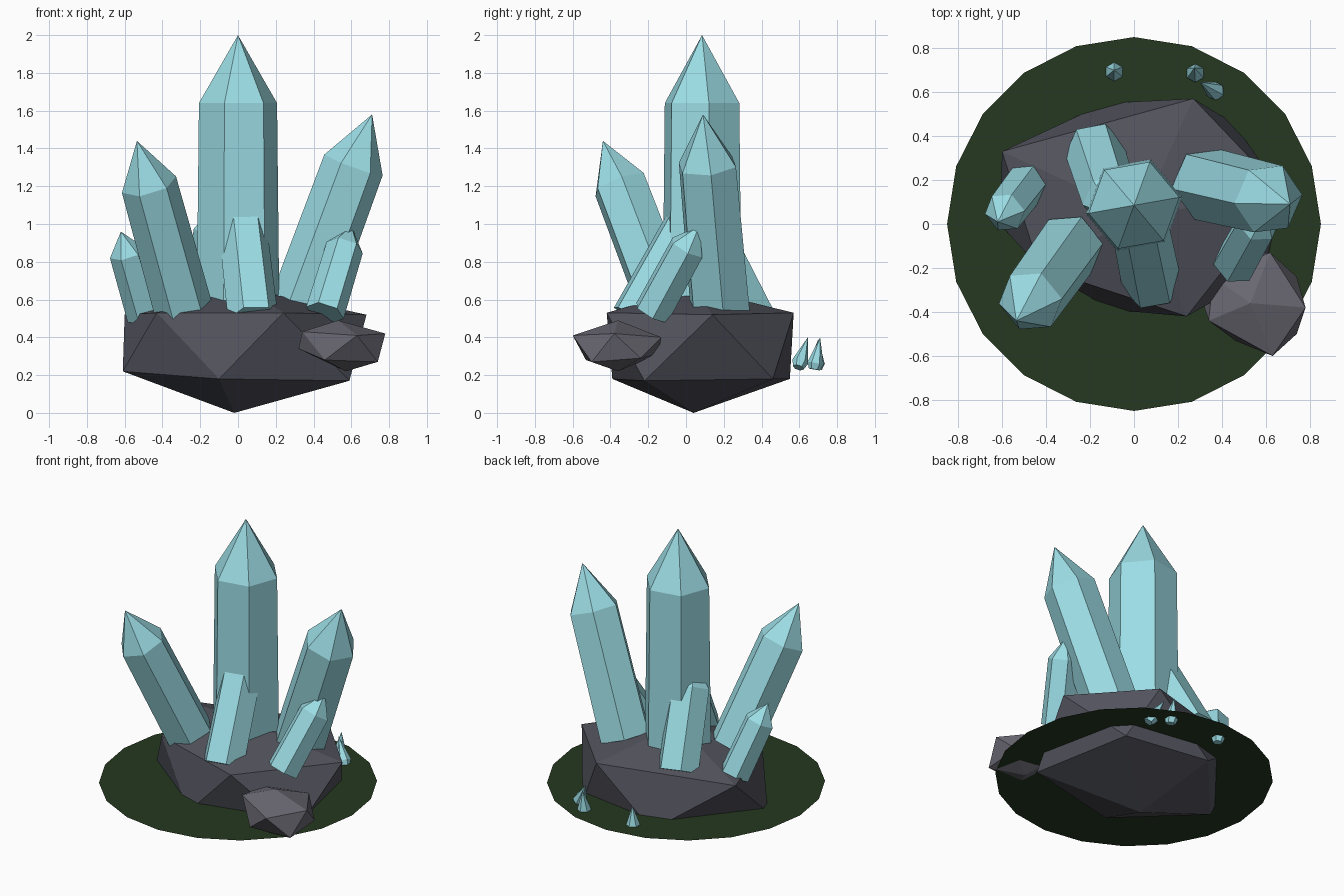
import bpy, bmesh, math
from mathutils import Vector

if "Cube" in bpy.data.objects:
    bpy.data.objects.remove(bpy.data.objects["Cube"])


def material(name, rgb):
    m = bpy.data.materials.new(name)
    m.diffuse_color = (*rgb, 1)
    m.use_nodes = True
    m.node_tree.nodes["Principled BSDF"].inputs["Base Color"].default_value = m.diffuse_color
    return m


CRYSTAL = material("crystal_blue", (0.33, 0.72, 0.78))
ROCK = material("dark_rock", (0.085, 0.087, 0.11))
STONE = material("light_stone", (0.14, 0.135, 0.165))
MOSS = material("moss", (0.018, 0.04, 0.014))


def finish(name, bm, mat):
    bmesh.ops.recalc_face_normals(bm, faces=bm.faces)
    mesh = bpy.data.meshes.new(name)
    bm.to_mesh(mesh)
    bm.free()
    mesh.materials.append(mat)
    bpy.context.collection.objects.link(bpy.data.objects.new(name, mesh))


def crystal(name, base, tip, r, shoulder=0.74, rot=0, flare=1.04):
    """Six-sided column from base to shoulder, then a pointed tip."""
    base, tip = Vector(base), Vector(tip)
    axis = (tip - base).normalized()
    u = (Vector((1, 0, 0)) - axis * axis.x).normalized()
    v = axis.cross(u)
    bm = bmesh.new()
    rings = []
    for t, rad in ((0, r * flare), (shoulder, r)):
        c = base.lerp(tip, t)
        angles = [math.radians(rot + 60 * i) for i in range(6)]
        rings.append([bm.verts.new(c + (u * math.cos(a) + v * math.sin(a)) * rad)
                      for a in angles])
    apex = bm.verts.new(tip)
    low, high = rings
    bm.faces.new(low[::-1])
    for i in range(6):
        j = (i + 1) % 6
        bm.faces.new((low[i], low[j], high[j], high[i]))
        bm.faces.new((high[i], high[j], apex))
    finish(name, bm, CRYSTAL)


def boulder(name, top, upper, lower, bottom, mat):
    """Uneven twenty-faced rock; lower[i] sits between upper[i] and upper[i+1]."""
    bm = bmesh.new()
    t, b = bm.verts.new(top), bm.verts.new(bottom)
    up = [bm.verts.new(p) for p in upper]
    lo = [bm.verts.new(p) for p in lower]
    for i in range(5):
        j = (i + 1) % 5
        bm.faces.new((t, up[i], up[j]))
        bm.faces.new((up[i], lo[i], up[j]))
        bm.faces.new((lo[i], lo[j], up[j]))
        bm.faces.new((b, lo[j], lo[i]))
    finish(name, bm, mat)


# Main rock
boulder("main_rock", (0.03, 0.04, 0.66),
        [(0.68, 0.14, 0.52), (0.27, 0.57, 0.53), (-0.60, 0.33, 0.52),
         (-0.43, -0.20, 0.53), (0.24, -0.42, 0.53)],
        [(0.45, 0.46, 0.18), (-0.13, 0.55, 0.18), (-0.61, 0.0, 0.22),
         (-0.10, -0.39, 0.18), (0.59, -0.22, 0.17)],
        (-0.02, 0.04, 0.0), ROCK)

# Small stone at the front right
boulder("small_stone", (0.53, -0.36, 0.49),
        [(0.78, -0.38, 0.42), (0.62, -0.13, 0.40), (0.36, -0.24, 0.42),
         (0.34, -0.44, 0.43), (0.63, -0.60, 0.41)],
        [(0.74, -0.24, 0.29), (0.45, -0.15, 0.31), (0.32, -0.38, 0.34),
         (0.46, -0.53, 0.28), (0.74, -0.50, 0.27)],
        (0.57, -0.36, 0.22), STONE)

# Flat mossy ground disc
bm = bmesh.new()
bmesh.ops.create_circle(bm, cap_ends=True, segments=20, radius=0.85)
bmesh.ops.translate(bm, verts=bm.verts, vec=(0, 0, 0.26))
finish("ground_disc", bm, MOSS)

# Crystal cluster
crystal("main_crystal", (0, 0.085, 0.5), (0, 0.085, 2.0), 0.21, 0.76, 10, 1.06)
crystal("right_crystal", (0.33, 0.18, 0.55), (0.71, 0.09, 1.58), 0.165, 0.74, 5)
crystal("left_crystal", (-0.29, -0.10, 0.55), (-0.535, -0.44, 1.44), 0.15, 0.74, 10)
crystal("front_crystal", (0.08, -0.27, 0.50), (0.0, 0.12, 1.20), 0.13, 0.74, 8)
crystal("back_crystal", (-0.18, 0.34, 0.51), (-0.08, 0.03, 1.13), 0.13, 0.74, 8)
crystal("right_small_crystal", (0.46, -0.18, 0.53), (0.60, 0.07, 0.99), 0.10, 0.75, 10)
crystal("left_small_crystal", (-0.49, 0.18, 0.51), (-0.62, 0.01, 0.96), 0.095, 0.75, 10)

# Tiny shards on the ground behind the rock
shards = [((0.28, 0.68, 0.23), (0.275, 0.71, 0.40)),
          ((0.385, 0.595, 0.24), (0.30, 0.645, 0.40)),
          ((-0.09, 0.69, 0.23), (-0.09, 0.70, 0.39))]
for i, (b, t) in enumerate(shards):
    crystal(f"ground_shard_{i + 1}", b, t, 0.043, 0.2, 30, 0.7)
